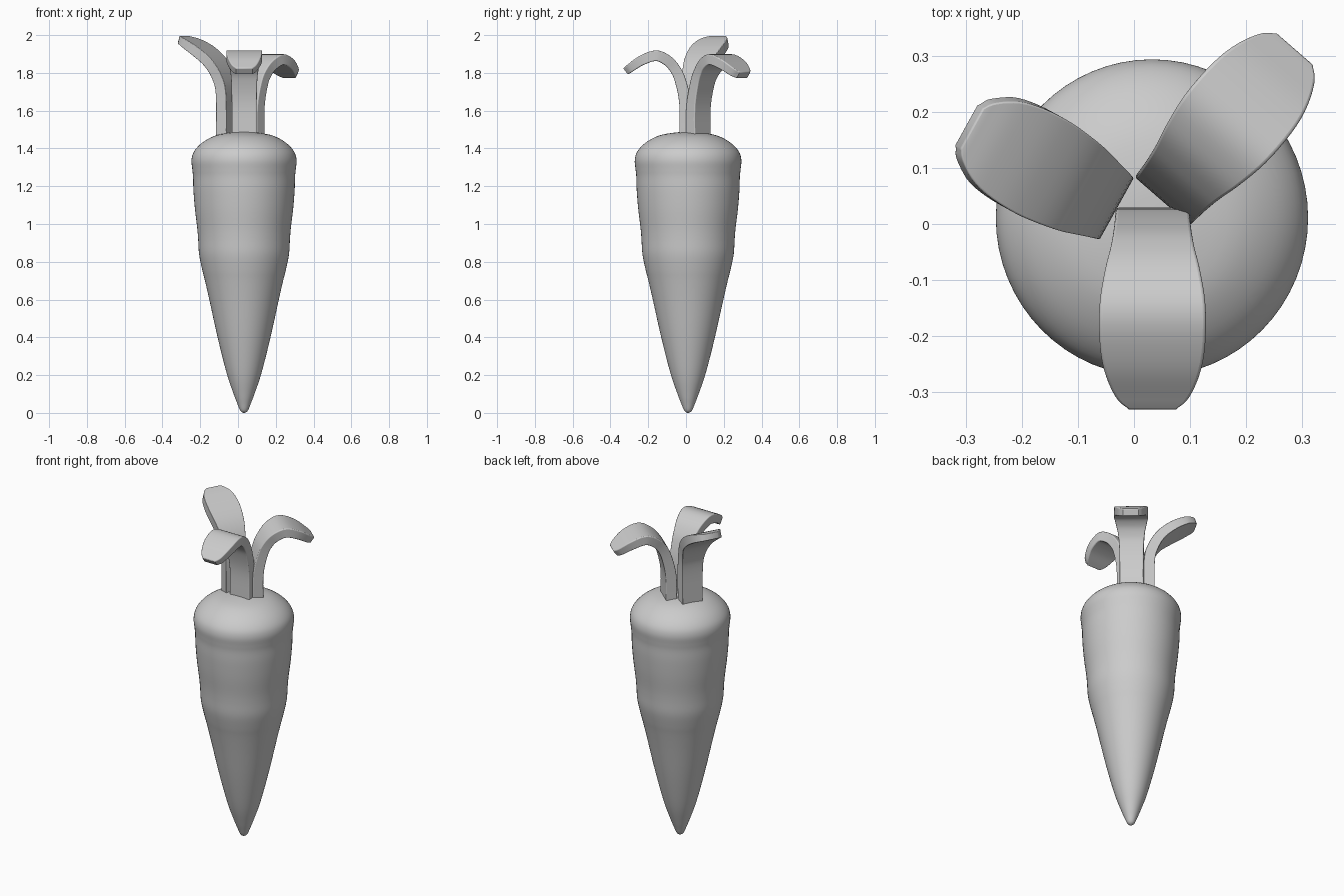
import bpy, bmesh, math
from mathutils import Vector

if "Cube" in bpy.data.objects:
    bpy.data.objects.remove(bpy.data.objects["Cube"])


def spline(points, steps):
    """Catmull-Rom samples through tuples of any size."""
    pts = [Vector(p) for p in points]
    pts = [2 * pts[0] - pts[1]] + pts + [2 * pts[-1] - pts[-2]]
    out = []
    for i in range(1, len(pts) - 2):
        a, b, c, d = pts[i - 1:i + 3]
        for k in range(steps):
            t = k / steps
            out.append(0.5 * (2 * b + (c - a) * t + (2 * a - 5 * b + 4 * c - d) * t * t
                              + (3 * b - a - 3 * c + d) * t ** 3))
    return out + [pts[-2]]


def loft(name, rings, angle):
    """Skin closed rings of points, cap both ends and shade smooth."""
    bm = bmesh.new()
    loops = [[bm.verts.new(p) for p in ring] for ring in rings]
    n = len(loops[0])
    for lo, hi in zip(loops, loops[1:]):
        for i in range(n):
            bm.faces.new((lo[i], lo[(i + 1) % n], hi[(i + 1) % n], hi[i]))
    bm.faces.new(loops[0][::-1])
    bm.faces.new(loops[-1])
    bmesh.ops.recalc_face_normals(bm, faces=bm.faces)
    mesh = bpy.data.meshes.new(name)
    bm.to_mesh(mesh)
    bm.free()
    obj = bpy.data.objects.new(name, mesh)
    bpy.context.collection.objects.link(obj)
    bpy.ops.object.select_all(action='DESELECT')
    obj.select_set(True)
    bpy.context.view_layer.objects.active = obj
    bpy.ops.object.shade_smooth_by_angle(angle=math.radians(angle))
    return obj


# Root: lumpy revolved profile (radius, height)
profile = [(0.004, 0), (0.02, 0.012), (0.036, 0.05), (0.055, 0.1), (0.092, 0.21),
           (0.14, 0.4), (0.184, 0.6), (0.207, 0.7), (0.222, 0.76), (0.238, 0.84),
           (0.243, 0.92), (0.248, 0.98), (0.260, 1.08), (0.268, 1.18), (0.270, 1.25),
           (0.274, 1.29), (0.278, 1.34), (0.264, 1.385), (0.222, 1.43), (0.155, 1.467),
           (0.07, 1.484), (0.004, 1.487)]
SIDES = 64
rings = []
for r, z in spline(profile, 4):
    ring = []
    for i in range(SIDES):
        a = 2 * math.pi * i / SIDES
        ring.append((0.032 + r * math.cos(a), 0.011 + 1.015 * r * math.sin(a), z))
    rings.append(ring)
loft("carrot_root", rings, 60)


# Leaves: stalk that bends outward and widens into a blade
def leaf(name, origin, azimuth, path):
    """path rows: distance outward, height, width, thickness."""
    out = Vector((math.cos(azimuth), math.sin(azimuth), 0))
    side = Vector((-out.y, out.x, 0))
    up = Vector((0, 0, 1))
    rows = spline([Vector(p) for p in path], 5)
    rings = []
    for i, (s, z, w, t) in enumerate(rows):
        a, b = rows[max(i - 1, 0)], rows[min(i + 1, len(rows) - 1)]
        ds, dz = b[0] - a[0], b[1] - a[1]
        length = math.hypot(ds, dz)
        normal = (out * dz - up * ds) / length
        centre = Vector((*origin, z)) + out * s
        rings.append([centre + side * (w / 2 * u) + normal * (t / 2 * v)
                      for u, v in ((-1, -1), (1, -1), (1, 1), (-1, 1))])
    obj = loft(name, rings, 40)
    bevel = obj.modifiers.new("soft_edges", 'BEVEL')
    bevel.width = 0.009
    bevel.segments = 3
    bevel.limit_method = 'ANGLE'
    bevel.angle_limit = math.radians(50)
    return obj


def drooping(dz):
    return [(0.033, 1.45, 0.132, 0.064), (0.035, 1.64 + dz, 0.132, 0.062),
            (0.062, 1.765 + dz, 0.138, 0.058), (0.092, 1.826 + dz, 0.15, 0.056),
            (0.132, 1.868 + dz, 0.172, 0.056), (0.19, 1.891 + dz, 0.19, 0.056),
            (0.265, 1.866 + dz, 0.18, 0.052), (0.325, 1.826 + dz, 0.135, 0.046),
            (0.35, 1.808 + dz, 0.085, 0.042)]


rising = [(0.033, 1.45, 0.125, 0.064), (0.034, 1.68, 0.128, 0.062),
          (0.054, 1.775, 0.142, 0.06), (0.1, 1.853, 0.172, 0.056),
          (0.17, 1.912, 0.19, 0.054), (0.24, 1.953, 0.175, 0.048),
          (0.285, 1.972, 0.125, 0.042), (0.302, 1.978, 0.08, 0.038)]

leaf("front_leaf", (0.033, 0.03), math.radians(-90), drooping(0))
leaf("right_leaf", (0.05, 0.04), math.radians(49), drooping(-0.02))
leaf("left_leaf", (-0.03, 0.027), math.radians(151), rising)
